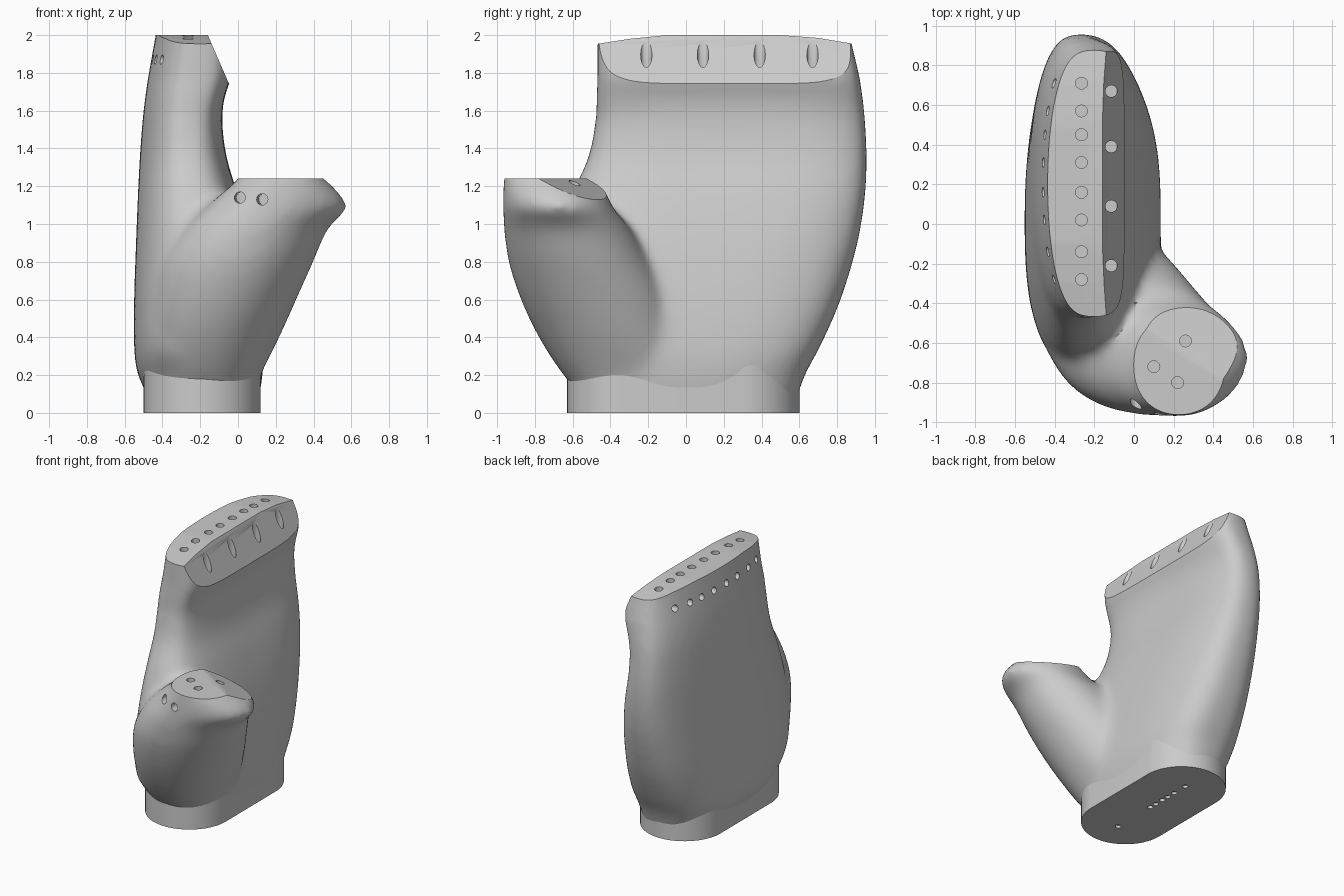
import bpy, bmesh
from math import sin, cos, pi, copysign
from mathutils import Matrix, Vector

cube = bpy.data.objects.get("Cube")
if cube:
    bpy.data.objects.remove(cube)

GREY = (0.6, 0.6, 0.6, 1)
mat = bpy.data.materials.new("light_grey")
mat.use_nodes = True
mat.diffuse_color = GREY
mat.node_tree.nodes["Principled BSDF"].inputs["Base Color"].default_value = GREY


def make(name, bm):
    bmesh.ops.recalc_face_normals(bm, faces=bm.faces)
    me = bpy.data.meshes.new(name)
    bm.to_mesh(me)
    bm.free()
    me.materials.append(mat)
    ob = bpy.data.objects.new(name, me)
    bpy.context.collection.objects.link(ob)
    return ob


def skin(bm, rings):
    """Bridge closed rings of points and cap both ends."""
    loops = [[bm.verts.new(p) for p in ring] for ring in rings]
    n = len(loops[0])
    for a, b in zip(loops, loops[1:]):
        for i in range(n):
            j = (i + 1) % n
            bm.faces.new((a[i], a[j], b[j], b[i]))
    bm.faces.new(loops[0][::-1])
    bm.faces.new(loops[-1])


def section(z, xl, xr, yf, yb, nl, nr, count=64):
    """Rounded outline with its own squareness on the left and right."""
    ring = []
    for i in range(count):
        t = 2 * pi * (i + 0.5) / count
        c, s = cos(t), sin(t)
        e = 2 / (nr if c > 0 else nl)
        ring.append(((xl + xr) / 2 + (xr - xl) / 2 * copysign(abs(c) ** e, c),
                     (yf + yb) / 2 + (yb - yf) / 2 * copysign(abs(s) ** e, s), z))
    return ring


def flowing(rows, steps=5):
    """Spline between section settings so the loft has no bands."""
    ext = [rows[0], *rows, rows[-1]]
    for p, a, b, q in zip(ext, ext[1:], ext[2:], ext[3:]):
        for k in range(steps):
            t = k / steps
            yield [v + t / 2 * (w - u + t * (2 * u - 5 * v + 4 * w - x + t * (3 * (v - w) + x - u)))
                   for u, v, w, x in zip(p, a, b, q)]
    yield rows[-1]


def loft(bm, rows):
    skin(bm, [section(*row) for row in flowing(rows)])


def prism(bm, points, axis, a, b):
    """Extrude a flat outline along one axis."""
    def place(p, d):
        return (d, p[0], p[1]) if axis == "x" else (p[0], d, p[1])
    skin(bm, [[place(p, d) for p in points] for d in (a, b)])


def drill(bm, start, end, r=0.03):
    a, b = Vector(start), Vector(end)
    rot = (b - a).to_track_quat("Z", "Y").to_matrix().to_4x4()
    bmesh.ops.create_cone(bm, cap_ends=True, segments=16, radius1=r, radius2=r,
                          depth=(b - a).length, matrix=Matrix.Translation((a + b) / 2) @ rot)


def bake(ob):
    """Apply all modifiers of one object."""
    bpy.ops.object.select_all(action="DESELECT")
    ob.select_set(True)
    bpy.context.view_layer.objects.active = ob
    bpy.ops.object.convert(target="MESH")


def cut(ob, bm):
    """Subtract a temporary tool from a part."""
    tool = make("cutter", bm)
    tool.hide_render = True
    mod = ob.modifiers.new("cut", "BOOLEAN")
    mod.operation, mod.solver, mod.object = "DIFFERENCE", "MANIFOLD", tool
    bake(ob)
    bpy.data.objects.remove(tool)


# Hand body: flat palm loft and flared thumb loft, fused and softened
bm = bmesh.new()
loft(bm, (
    (0.02, -0.44, 0.10, -0.55, 0.57, 2.5, 2.6),
    (0.20, -0.53, 0.13, -0.63, 0.63, 2.5, 2.9),
    (0.35, -0.55, 0.135, -0.73, 0.71, 2.6, 3.1),
    (0.60, -0.55, 0.11, -0.75, 0.82, 2.6, 3),
    (0.90, -0.54, 0.06, -0.70, 0.91, 2.5, 3),
    (1.15, -0.53, 0.00, -0.61, 0.95, 2.4, 3.2),
    (1.35, -0.52, -0.06, -0.52, 0.96, 2.3, 3.5),
    (1.55, -0.505, -0.085, -0.48, 0.95, 2.3, 4),
    (1.68, -0.49, -0.07, -0.475, 0.935, 2.3, 5),
    (1.78, -0.475, -0.035, -0.47, 0.92, 2.3, 5),
    (1.95, -0.445, -0.035, -0.47, 0.88, 2.2, 5),
    (2.14, -0.41, -0.035, -0.47, 0.84, 2.2, 5)))
loft(bm, (
    (0.06, -0.40, 0.06, -0.52, 0.00, 2.2, 2.2),
    (0.20, -0.47, 0.12, -0.65, 0.05, 2.2, 2.2),
    (0.40, -0.49, 0.22, -0.78, 0.00, 2.2, 2.0),
    (0.60, -0.46, 0.31, -0.875, -0.08, 2.2, 2.0),
    (0.80, -0.40, 0.40, -0.94, -0.19, 2.2, 2.0),
    (0.98, -0.28, 0.48, -0.965, -0.30, 2.2, 2.0),
    (1.08, -0.18, 0.58, -0.97, -0.38, 2.2, 1.9),
    (1.16, -0.09, 0.54, -0.97, -0.42, 2.2, 2.0),
    (1.24, 0.00, 0.46, -0.965, -0.46, 2.2, 2.2),
    (1.36, 0.06, 0.36, -0.95, -0.52, 2.2, 2.2)))
body = make("hand_body", bm)
fuse = body.modifiers.new("fuse", "REMESH")
fuse.mode, fuse.voxel_size = "VOXEL", 0.024
soft = body.modifiers.new("soften", "SMOOTH")
soft.factor, soft.iterations = 0.5, 28
bake(body)

# Crowned top edge, sloped knuckle face and thumb end planes
bm = bmesh.new()
prism(bm, [(-0.7, 1.92), (-0.46, 1.955), (-0.3, 1.98), (-0.1, 2), (0.5, 2),
           (0.7, 1.985), (0.88, 1.955), (1.1, 1.91), (1.1, 2.4), (-0.7, 2.4)], "x", -1, 1)
cut(body, bm)
bm = bmesh.new()
prism(bm, [(-0.025, 1.69), (-0.29, 2.3), (0.3, 2.3), (0.3, 1.69)], "y", -1, 1.2)
cut(body, bm)
bm = bmesh.new()
prism(bm, [(-0.03, 1.24), (0.8, 1.24), (0.8, 1.6), (-0.03, 1.6)], "y", -1.2, -0.35)
cut(body, bm)
bm = bmesh.new()
bmesh.ops.create_cube(bm, size=1)
tilt = Vector((0.25, 0.38, 1)).to_track_quat("Z", "Y").to_matrix().to_4x4()
bm.transform(Matrix.Translation((0.27, -0.66, 1.24)) @ tilt
             @ Matrix.Diagonal((0.64, 0.8, 0.4, 1)) @ Matrix.Translation((0, 0, 0.5)))
cut(body, bm)

# Upright cord channels in the top, knuckle slope and thumb
ROW = (-0.28, -0.14, 0.02, 0.16, 0.31, 0.45, 0.57, 0.71)
bm = bmesh.new()
for y in ROW:
    drill(bm, (-0.265, y, 2.1), (-0.265, y, 1.84))
for y in (-0.21, 0.09, 0.39, 0.67):
    drill(bm, (-0.115, y, 2.1), (-0.115, y, 1.8))
for x, y in ((0.1, -0.72), (0.22, -0.8), (0.26, -0.59)):
    drill(bm, (x, y, 1.4), (x, y, 1.1))
cut(body, bm)

# Cross channels meeting them from the back of the hand and thumb front
bm = bmesh.new()
for y in ROW:
    drill(bm, (-0.7, y, 1.87), (-0.262, y, 1.87), 0.025)
drill(bm, (0, -1.1, 1.14), (0.02, -0.72, 1.14))
drill(bm, (0.12, -1.1, 1.13), (0.14, -0.76, 1.13))
cut(body, bm)
bpy.ops.object.shade_smooth_by_angle(angle=0.55)

# Wrist cuff: upright stadium with small holes underneath
outline = []
for i in range(64):
    t = 2 * pi * (i + 0.5) / 64
    outline.append((-0.19 + 0.31 * cos(t), -0.015 + 0.31 * sin(t) + copysign(0.305, sin(t))))
bm = bmesh.new()
skin(bm, [[(x, y, z) for x, y in outline] for z in (0, 0.3)])
cuff = make("wrist_cuff", bm)
bm = bmesh.new()
for y in (-0.4, -0.05, 0.01, 0.08, 0.14, 0.21, 0.33):
    drill(bm, (-0.19, y, -0.1), (-0.19, y, 0.12), 0.02)
cut(cuff, bm)
bpy.ops.object.shade_smooth_by_angle(angle=0.55)
